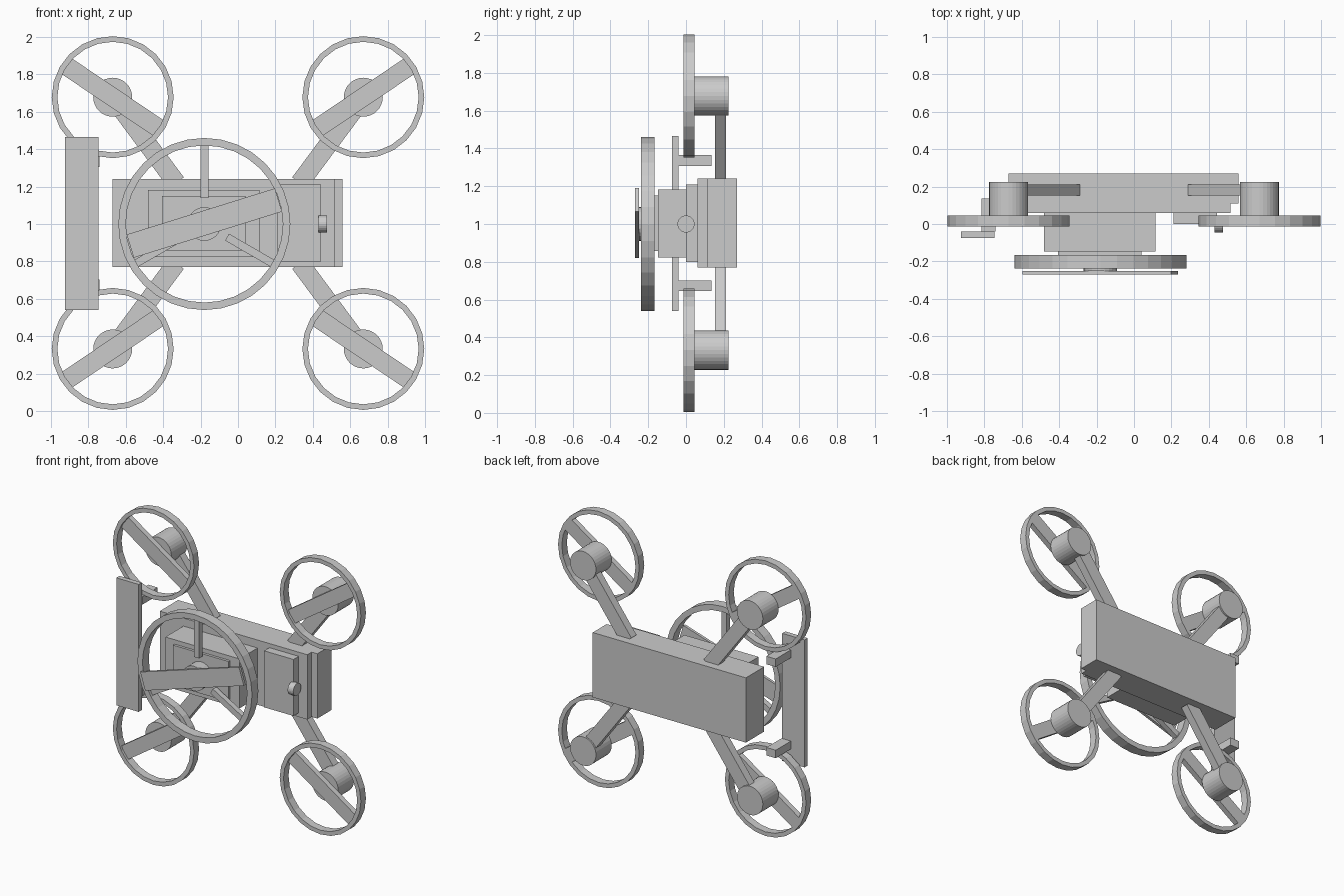
import bpy, bmesh, math
from mathutils import Matrix, Vector

if "Cube" in bpy.data.objects:
    bpy.data.objects.remove(bpy.data.objects["Cube"])


def finish(name, bm):
    bmesh.ops.recalc_face_normals(bm, faces=bm.faces)
    me = bpy.data.meshes.new(name)
    bm.to_mesh(me)
    bm.free()
    ob = bpy.data.objects.new(name, me)
    bpy.context.collection.objects.link(ob)
    return ob


def box(name, x, y, z):
    bm = bmesh.new()
    bmesh.ops.create_cube(bm, size=1)
    for v in bm.verts:
        v.co = Vector([(a + b) / 2 + c * (b - a) for (a, b), c in zip((x, y, z), v.co)])
    return finish(name, bm)


def bar(name, p, q, width, y):
    """Flat bar in the xz plane running from p to q."""
    d = Vector(q) - Vector(p)
    n = Vector((-d.y, d.x)).normalized() * width / 2
    corners = [Vector(p) + n, Vector(p) - n, Vector(q) - n, Vector(q) + n]
    bm = bmesh.new()
    f = bm.faces.new([bm.verts.new((c.x, y[0], c.y)) for c in corners])
    ext = bmesh.ops.extrude_face_region(bm, geom=[f])["geom"]
    for v in ext:
        if isinstance(v, bmesh.types.BMVert):
            v.co.y = y[1]
    bm.faces.ensure_lookup_table()
    if len(bm.faces) == 5:
        bm.faces.new([v for v in bm.verts if abs(v.co.y - y[0]) < 1e-6])
    return finish(name, bm)


def cylinder(name, center, r, depth, axis='Y', sides=24):
    bm = bmesh.new()
    rot = Matrix.Rotation(math.pi / 2, 4, 'X' if axis == 'Y' else 'Y')
    bmesh.ops.create_cone(bm, cap_ends=True, segments=sides, radius1=r, radius2=r,
                          depth=depth, matrix=Matrix.Translation(center) @ rot)
    return finish(name, bm)


def ring(name, cx, cz, r_out, r_in, y, sides):
    bm = bmesh.new()
    section = [(r_out, y[0]), (r_out, y[1]), (r_in, y[1]), (r_in, y[0])]
    loops = []
    for i in range(sides):
        a = 2 * math.pi * i / sides
        loops.append([bm.verts.new((cx + r * math.cos(a), yy, cz + r * math.sin(a)))
                      for r, yy in section])
    for i in range(sides):
        p, q = loops[i], loops[(i + 1) % sides]
        for j in range(4):
            k = (j + 1) % 4
            bm.faces.new((p[j], p[k], q[k], q[j]))
    return finish(name, bm)


# Main body, front step, side plate with its knob
box("body", (-0.67, 0.56), (0.11, 0.27), (0.77, 1.24))
box("body_front", (-0.67, 0.515), (0.06, 0.11), (0.77, 1.24))
box("front_plate", (0.21, 0.445), (0.0, 0.06), (0.8, 1.21))
cylinder("plate_knob", (0.4525, 0, 1.0), 0.045, 0.045, 'X')

# Central fan housing
FX, FZ = -0.18, 1.0
box("fan_housing", (-0.48, 0.115), (-0.147, 0.06), (0.823, 1.182))
box("fan_mount", (-0.405, 0.04), (-0.166, -0.147), (0.858, 1.15))
ring("fan_ring", FX, FZ, 0.46, 0.42, (-0.239, -0.166), 32)
cylinder("fan_hub", (FX, -0.208, FZ), 0.09, 0.084)
a = math.radians(17.3)
bx, bz = 0.415 * math.cos(a), 0.415 * math.sin(a)
bar("fan_blade", (FX - bx, FZ - bz + 0.005), (FX + bx, FZ + bz + 0.005), 0.13, (-0.27, -0.25))
for i in range(3):
    t = math.radians(90 + 120 * i)
    c, s = math.cos(t), math.sin(t)
    bar("fan_strut", (FX + 0.14 * c, FZ + 0.14 * s), (FX + 0.425 * c, FZ + 0.425 * s),
        0.042, (-0.22, -0.18))

# Four rotors on diagonal arms
for sx in (-1, 1):
    for sz in (-1, 1):
        cx, cz = 0.67 * sx, 1.005 + 0.673 * sz
        bar("rotor_arm", (cx, cz), (0.33 * sx, 1.005 + 0.215 * sz), 0.1, (0.153, 0.212))
        cylinder("rotor_motor", (cx, 0.134, cz), 0.104, 0.18, sides=32)
        ring("rotor_ring", cx, cz, 0.326, 0.296, (-0.013, 0.045), 24)
        t = math.radians(34)
        dx, dz = 0.297 * math.cos(t) * sx, 0.297 * math.sin(t) * sz
        bar("rotor_blade", (cx - dx, cz - dz), (cx + dx, cz + dz), 0.1, (0.005, 0.045))

# Upright side panel and its two brackets
box("side_panel", (-0.925, -0.745), (-0.075, -0.039), (0.54, 1.465))
for z in (0.673, 1.335):
    box("panel_bracket", (-0.815, -0.74), (-0.039, 0.135), (z - 0.029, z + 0.029))
